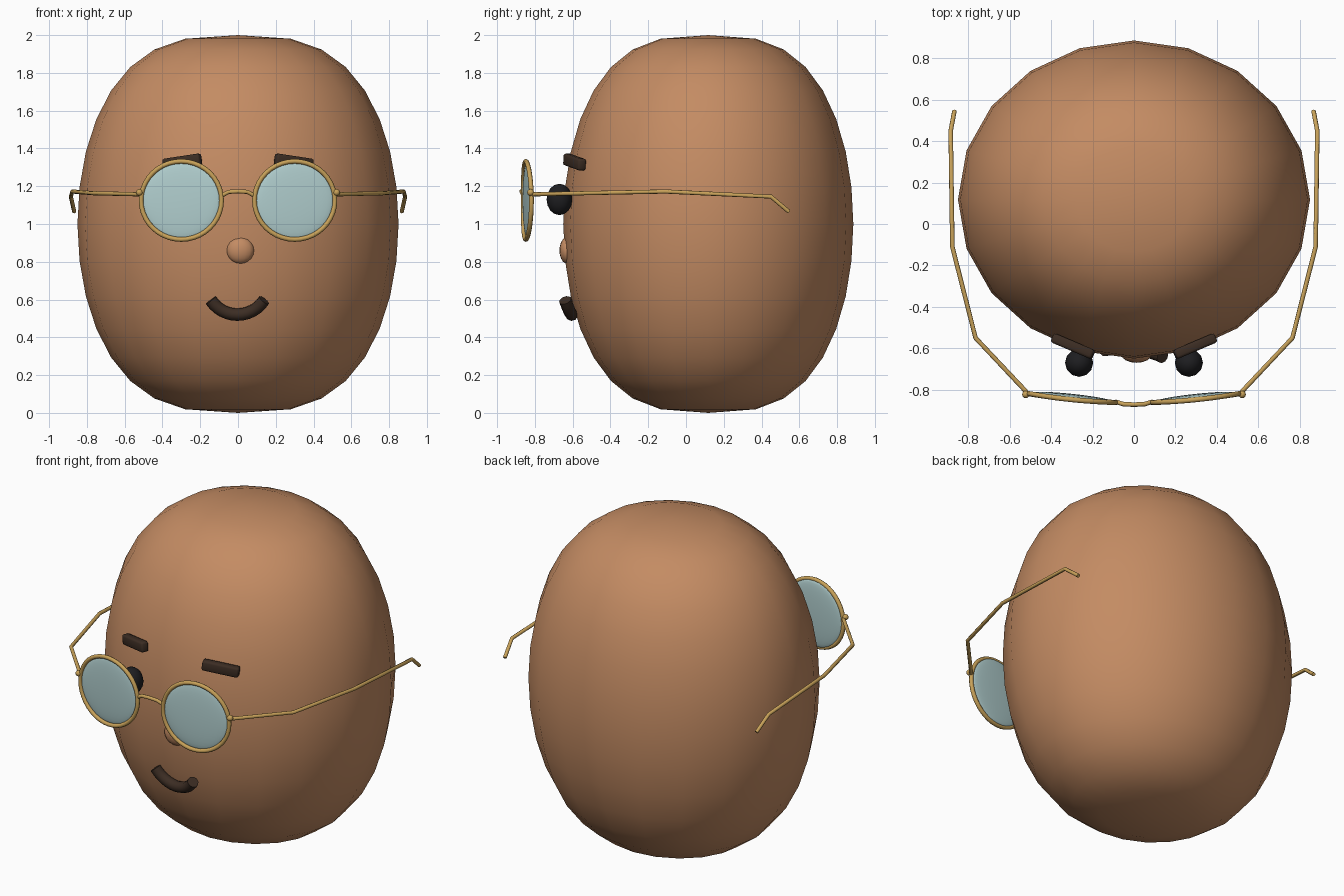
import bpy, bmesh, math
from mathutils import Matrix, Vector

if "Cube" in bpy.data.objects:
    bpy.data.objects.remove(bpy.data.objects["Cube"])


def material(name, rgb):
    m = bpy.data.materials.new(name)
    m.diffuse_color = (*rgb, 1)
    m.use_nodes = True
    m.node_tree.nodes["Principled BSDF"].inputs["Base Color"].default_value = m.diffuse_color
    return m


SKIN = material("skin", (0.55, 0.26, 0.125))
HAIR = material("dark brown", (0.045, 0.026, 0.017))
BLACK = material("eye black", (0.013, 0.013, 0.015))
GOLD = material("gold wire", (0.58, 0.36, 0.10))
GLASS = material("pale lens", (0.44, 0.62, 0.62))


def finish(bm, name, mat, smooth=True):
    bmesh.ops.recalc_face_normals(bm, faces=bm.faces)
    for f in bm.faces:
        f.smooth = smooth
    me = bpy.data.meshes.new(name)
    bm.to_mesh(me)
    bm.free()
    me.materials.append(mat)
    ob = bpy.data.objects.new(name, me)
    bpy.context.collection.objects.link(ob)
    return ob


def ellipsoid(name, mat, centre, radii, u=16, v=10, turn=0):
    bm = bmesh.new()
    m = (Matrix.Translation(centre) @ Matrix.Rotation(turn, 4, 'Z')
         @ Matrix.Diagonal((*radii, 1)))
    bmesh.ops.create_uvsphere(bm, u_segments=u, v_segments=v, radius=1, matrix=m)
    return finish(bm, name, mat)


def tube(name, mat, points, radius, sides=8, closed=False):
    """Sweep a round section along a path, mitred at each point."""
    pts = [Vector(p) for p in points]
    n = len(pts)
    bm = bmesh.new()
    rings = []
    for i, p in enumerate(pts):
        if closed:
            t = pts[(i + 1) % n] - pts[i - 1]
        else:
            a = pts[i] - pts[max(i - 1, 0)]
            b = pts[min(i + 1, n - 1)] - pts[i]
            t = a.normalized() + b.normalized()
        t.normalize()
        side = t.cross(Vector((0, 1, 0)) if abs(t.y) < 0.7 else Vector((0, 0, 1)))
        if i and not closed:
            side = ref - t * ref.dot(t)
        side.normalize()
        ref = side
        up = t.cross(side)
        rings.append([bm.verts.new(p + radius * (side * math.cos(k * math.tau / sides)
                      + up * math.sin(k * math.tau / sides))) for k in range(sides)])
    for i in range(n if closed else n - 1):
        a, b = rings[i], rings[(i + 1) % n]
        for k in range(sides):
            j = (k + 1) % sides
            bm.faces.new((a[k], a[j], b[j], b[k]))
    if not closed:
        for cap in (bm.faces.new(rings[0]), bm.faces.new(rings[-1])):
            for e in cap.edges:
                e.smooth = False
    return finish(bm, name, mat)


# Head: egg with squared-off shoulders, 20 sides and 16 rings
bm = bmesh.new()
SIDES, RINGS = 20, 16
rows = []
for r in range(1, RINGS):
    lat = math.pi * (r / RINGS - 0.5)
    w = math.cos(lat) ** 0.68
    rows.append([bm.verts.new((0.85 * w * math.sin(k * math.tau / SIDES),
                               0.118 + 0.768 * w * math.cos(k * math.tau / SIDES),
                               1 + math.sin(lat))) for k in range(SIDES)])
poles = [bm.verts.new((0, 0.118, z)) for z in (0, 2)]
for k in range(SIDES):
    j = (k + 1) % SIDES
    for a, b in zip(rows, rows[1:]):
        bm.faces.new((a[k], a[j], b[j], b[k]))
    bm.faces.new((poles[0], rows[0][k], rows[0][j]))
    bm.faces.new((poles[1], rows[-1][k], rows[-1][j]))
finish(bm, "head", SKIN)

# Nose
ellipsoid("nose", SKIN, (0.012, -0.63, 0.86), (0.073, 0.04, 0.07), 16, 10)

# Smile: arc slightly turned, upper ends leaning forward
smile = []
for i in range(13):
    s = -1 + i / 6
    a = s * math.radians(57)
    smile.append((0.168 * math.sin(a) - 0.003,
                  -0.605 - 0.017 * s - 0.018 * s * s,
                  0.52 + 0.168 * (1 - math.cos(a))))
tube("mouth", HAIR, smile, 0.033, 10)

for s, label in ((-1, "left"), (1, "right")):
    # Eyes and eyebrows
    ellipsoid(label + "_eye", BLACK, (s * 0.265, -0.67, 1.13), (0.068, 0.068, 0.083), 12, 8)
    bm = bmesh.new()
    bmesh.ops.create_cube(bm, size=1, matrix=Matrix.Diagonal((0.215, 0.048, 0.063, 1)))
    bmesh.ops.bevel(bm, geom=bm.edges[:], offset=0.012, segments=2,
                    profile=0.5, affect='EDGES')
    bm.transform(Matrix.Translation((s * 0.295, -0.59, 1.328))
                 @ Matrix.Rotation(s * math.radians(23), 4, 'Z')
                 @ Matrix.Rotation(s * math.radians(8), 4, 'Y'))
    finish(bm, label + "_eyebrow", HAIR)

    # Rims wrap gently around the face
    rim = []
    for k in range(40):
        a = k * math.tau / 40
        x = 0.3 + 0.213 * math.cos(a)
        rim.append((s * x, -0.863 + 0.17 * x * x, 1.125 + 0.207 * math.sin(a)))
    tube(label + "_rim", GOLD, rim, 0.0125, 8, closed=True)
    ellipsoid(label + "_lens", GLASS, (s * 0.3, -0.838, 1.125),
              (0.207, 0.018, 0.203), 32, 16, s * math.radians(6))

    # Hinges and bent temple arms
    ellipsoid(label + "_hinge", GOLD, (s * 0.522, -0.823, 1.167), (0.018,) * 3, 12, 8)
    arm = [(0.52, -0.81, 1.157), (0.765, -0.55, 1.163), (0.877, -0.11, 1.172),
           (0.885, 0.45, 1.145), (0.867, 0.545, 1.065)]
    tube(label + "_temple", GOLD, [(s * x, y, z) for x, y, z in arm], 0.011, 8)

# Bridge over the nose
tube("bridge", GOLD, [(-0.09, -0.858, 1.148), (-0.05, -0.87, 1.17), (0, -0.872, 1.173),
                      (0.05, -0.87, 1.17), (0.09, -0.858, 1.148)], 0.011, 8)
